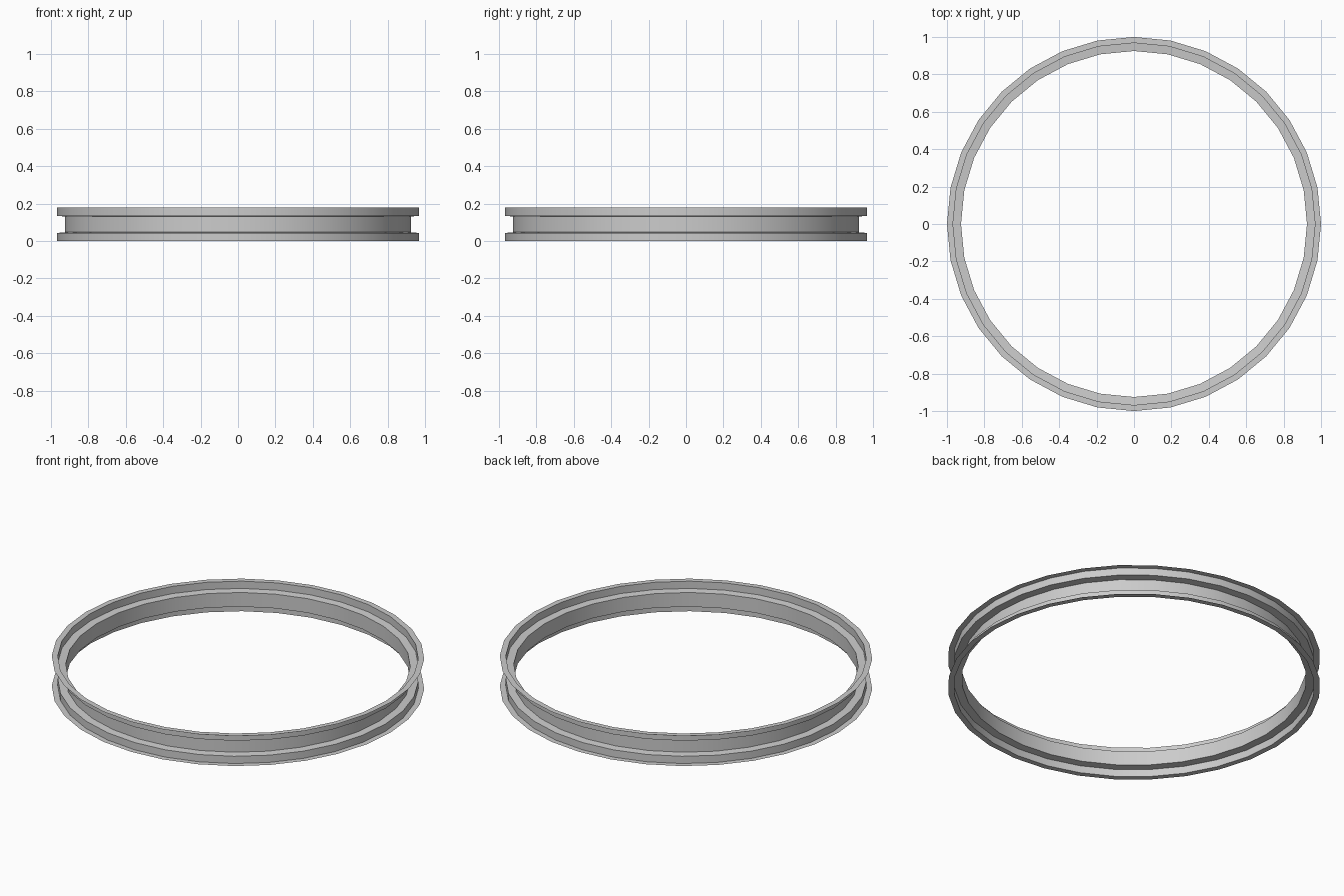
import bpy, bmesh, math

if "Cube" in bpy.data.objects:
    bpy.data.objects.remove(bpy.data.objects["Cube"])

SEGMENTS = 32
HEIGHT = 0.178

# Lower half of the rim cross-section (radius, z): flange, bead seat, step, centre channel
lower = [(1.0, 0.0), (0.968, 0.0), (0.968, 0.043), (0.925, 0.047)]
profile = lower + [(r, HEIGHT - z) for r, z in reversed(lower)]

# Spin the open profile into a thin sheet-metal ring
bm = bmesh.new()
rings = []
for r, z in profile:
    rings.append([bm.verts.new((r * math.cos(2 * math.pi * i / SEGMENTS),
                                r * math.sin(2 * math.pi * i / SEGMENTS), z))
                  for i in range(SEGMENTS)])
for a, b in zip(rings, rings[1:]):
    for i in range(SEGMENTS):
        j = (i + 1) % SEGMENTS
        bm.faces.new((a[i], a[j], b[j], b[i]))

mesh = bpy.data.meshes.new("wheel_rim")
bm.to_mesh(mesh)
bm.free()
rim = bpy.data.objects.new("wheel_rim", mesh)
bpy.context.collection.objects.link(rim)

# Smooth around the ring, crisp at the steps
bpy.context.view_layer.objects.active = rim
rim.select_set(True)
bpy.ops.object.shade_smooth_by_angle(angle=math.radians(35))
